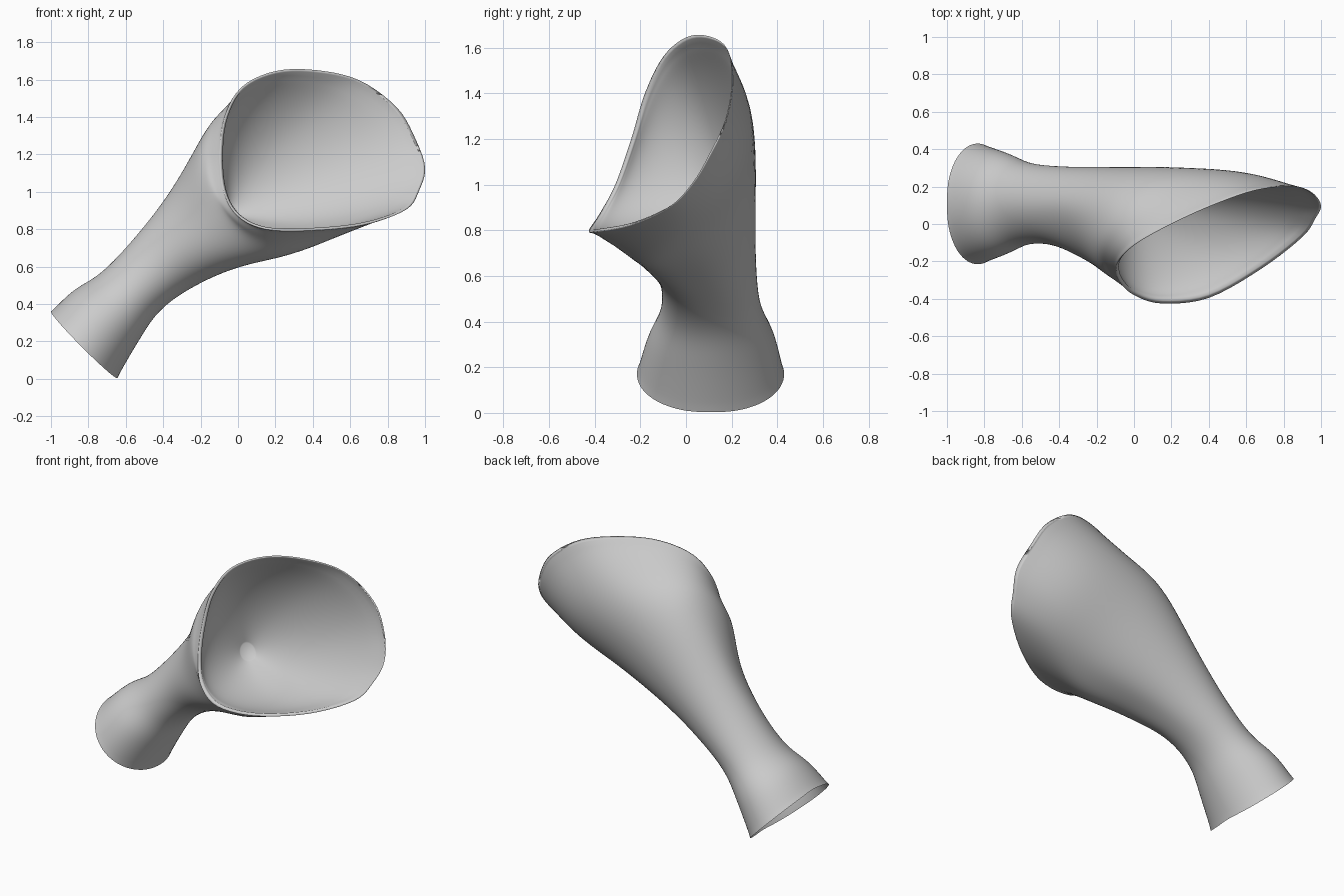
import bpy, bmesh
from math import sin, cos, pi
from mathutils import Vector as V

if "Cube" in bpy.data.objects:
    bpy.data.objects.remove(bpy.data.objects["Cube"])

N = 16    # control points around each section
SUB = 5   # refinement around
STEP = 8  # refinement along


def section(A, K, B, F):
    """Skewed ellipse through upper-left A, back K, lower-right B, front F."""
    A, K, B, F = V(A), V(K), V(B), V(F)
    c = (A + B) / 2
    pts = []
    for i in range(N):
        t = 2 * pi * i / N
        s = sin(t)
        pts.append(c + (B - A) / 2 * cos(t) + ((K - c) * s if s > 0 else (F - c) * -s))
    return pts


def catmull(a, b, c, d, t):
    return 0.5 * (2 * b + (c - a) * t + (2 * a - 5 * b + 4 * c - d) * t * t
                  + (3 * b - a - 3 * c + d) * t ** 3)


def refine_loop(r):
    return [catmull(r[i - 1], r[i], r[(i + 1) % N], r[(i + 2) % N], k / SUB)
            for i in range(N) for k in range(SUB)]


def blend(r, s, t):
    return [p.lerp(q, t) for p, q in zip(r, s)]


def inset(r, d):
    c = sum(r, V()) / N
    return [p + (c - p).normalized() * d for p in r]


# Outer sections from the flared foot up into the scoop
rings = [section(*s) for s in (
    ((-1, .11, .36), (-.835, .43, .17), (-.645, .11, .003), (-.835, -.215, .17)),
    ((-.88, .11, .475), (-.72, .39, .33), (-.53, .11, .20), (-.72, -.17, .32)),
    ((-.73, .11, .57), (-.58, .33, .46), (-.42, .11, .36), (-.58, -.11, .45)),
    ((-.55, .10, .76), (-.40, .31, .62), (-.25, .09, .485), (-.40, -.12, .60)),
    ((-.36, .09, 1.01), (-.15, .305, .82), (0, .03, .60), (-.20, -.22, .74)),
    ((-.155, .03, 1.355), (.20, .305, 1.10), (.35, -.05, .695), (-.08, -.30, .86)),
)]

# Slanted rim of the opening
rim = [V(p) for p in (
    (.90, -.07, .905), (.97, .03, 1.01), (1, .10, 1.13), (.95, .17, 1.28),
    (.85, .20, 1.45), (.65, .18, 1.595), (.42, .10, 1.65), (.20, 0, 1.645),
    (.02, -.10, 1.56), (-.07, -.18, 1.40), (-.095, -.24, 1.20), (-.075, -.31, 1.0),
    (0, -.38, .87), (.15, -.425, .80), (.40, -.395, .795), (.68, -.24, .825))]
neck = rings[-1]
cup = [p + V((0, .045 * max(0, sin(2 * pi * i / N + .6)), 0))
       for i, p in enumerate(blend(neck, rim, .55))]
rings += [cup, rim]

# Refine around each section, then along the body
outer = [refine_loop(r) for r in rings]
last = len(outer) - 1
body = []
for j in range(last):
    a, b, c, d = (outer[max(0, min(last, j + o))] for o in (-1, 0, 1, 2))
    body += [[catmull(*q, k / STEP) for q in zip(a, b, c, d)] for k in range(STEP)]
body.append(outer[-1])
n_outer = len(body)

# Lip, then the inner wall curving down to the bottom point of the scoop
lip = refine_loop([p + V((0, .012, 0)) for p in inset(rim, .015)])
wall = refine_loop(inset(neck, .03))
apex = [V((-.05, .17, .88))] * len(lip)
for k in range(30):
    t = k / 30
    body.append(blend(blend(lip, wall, t), blend(wall, apex, t), t))

# Scoop shell: open foot, folded lip, closed inner cup
bm = bmesh.new()
loops = [[bm.verts.new(p) for p in r] for r in body]
M = N * SUB
for lo, hi in zip(loops, loops[1:]):
    for i in range(M):
        k = (i + 1) % M
        bm.faces.new((lo[i], lo[k], hi[k], hi[i]))
bm.faces.new(loops[-1])
# Ease out the joins between spans, keeping the foot edge and lip fixed
soft = [v for r in loops[1:n_outer - 2] + loops[n_outer + 2:] for v in r]
for _ in range(12):
    bmesh.ops.smooth_vert(bm, verts=soft, factor=.5,
                          use_axis_x=True, use_axis_y=True, use_axis_z=True)
bmesh.ops.recalc_face_normals(bm, faces=bm.faces)
me = bpy.data.meshes.new("scoop_shell")
bm.to_mesh(me)
bm.free()
me.shade_smooth()
ob = bpy.data.objects.new("scoop_shell", me)
bpy.context.collection.objects.link(ob)
